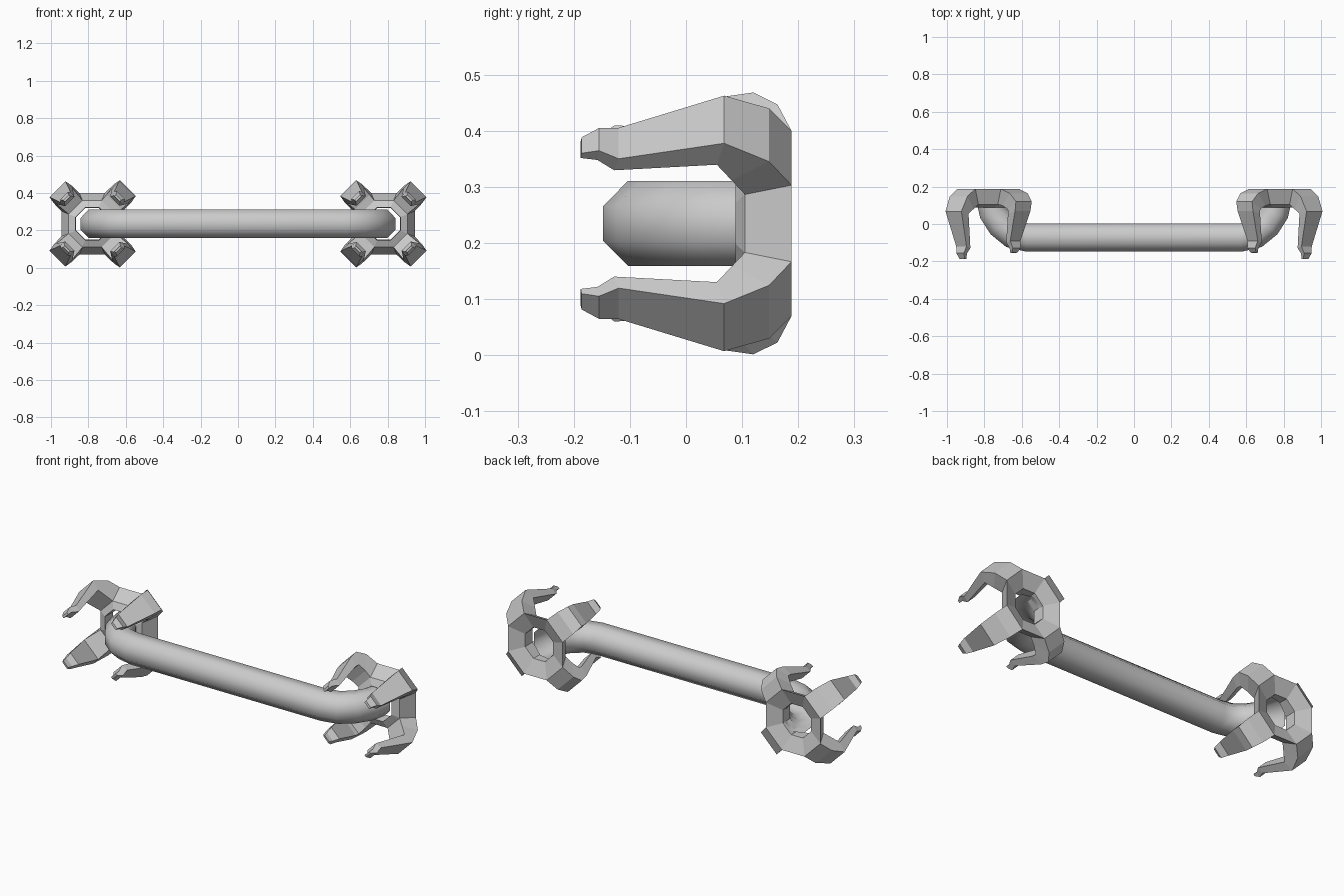
import bpy, bmesh
from math import pi, cos, sin, atan2
from mathutils import Vector

cube = bpy.data.objects.get("Cube")
if cube:
    bpy.data.objects.remove(cube)

metal = bpy.data.materials.new("light_grey_metal")
metal.use_nodes = True
GREY = (0.6, 0.6, 0.6, 1)
metal.diffuse_color = GREY
metal.node_tree.nodes["Principled BSDF"].inputs["Base Color"].default_value = GREY

CLAMP_X, MID_Z = 0.78, 0.235
APOTHEM = 1 / cos(pi / 8)


def loft(name, loops, closed_path=False, caps=False, smooth=False):
    """Skin a list of equal-sized vertex loops."""
    bm = bmesh.new()
    rings = [[bm.verts.new(p) for p in loop] for loop in loops]
    pairs = list(zip(rings, rings[1:]))
    if closed_path:
        pairs.append((rings[-1], rings[0]))
    for a, b in pairs:
        n = len(a)
        for i in range(n):
            j = (i + 1) % n
            bm.faces.new((a[i], a[j], b[j], b[i]))
    if caps:
        bm.faces.new(rings[0])
        bm.faces.new(rings[-1])
    bmesh.ops.recalc_face_normals(bm, faces=bm.faces)
    for f in bm.faces:
        f.smooth = smooth
    mesh = bpy.data.meshes.new(name)
    bm.to_mesh(mesh)
    bm.free()
    mesh.materials.append(metal)
    obj = bpy.data.objects.new(name, mesh)
    bpy.context.collection.objects.link(obj)
    return obj


def octagon(centre, side, up, radius):
    """Octagon with flat sides along the two given axes."""
    return [centre + (side * cos(a) + up * sin(a)) * radius * APOTHEM
            for a in [pi / 8 + k * pi / 4 for k in range(8)]]


# Grip: octagonal tube, bent back at both ends
half = [(0.57, -0.0725), (0.65, -0.055), (0.71, -0.005), (0.752, 0.06), (0.768, 0.13)]
path = [Vector((-x, y, MID_Z)) for x, y in reversed(half)]
path += [Vector((x, y, MID_Z)) for x, y in half]
up = Vector((0, 0, 1))
loops = []
for i, p in enumerate(path):
    before, after = path[max(i - 1, 0)], path[min(i + 1, len(path) - 1)]
    d_in, d_out = (p - before).normalized(), (after - p).normalized()
    tangent = (d_in + d_out).normalized()
    loops.append(octagon(p, tangent.cross(up), up, 0.0755))
loft("grip_tube", loops, smooth=True)

# Collar profile: radius, depth
COLLAR = [(0.165, 0.188), (0.125, 0.105), (0.088, 0.088), (0.085, 0.155)]

# Claw sections: outer (radius, depth, width), inner (radius, depth, width)
OUTER_CLAW = [
    ((0.165, 0.188, 0.137), (0.125, 0.105, 0.104)),
    ((0.223, 0.148, 0.134), (0.165, 0.081, 0.112)),
    ((0.262, 0.068, 0.12), (0.208, 0.055, 0.12)),
    ((0.202, -0.12, 0.078), (0.169, -0.128, 0.07)),
    ((0.212, -0.155, 0.057), (0.185, -0.158, 0.05)),
    ((0.197, -0.186, 0.04), (0.185, -0.188, 0.04)),
]
INNER_CLAW = [
    ((0.165, 0.188, 0.137), (0.125, 0.105, 0.104)),
    ((0.233, 0.163, 0.134), (0.165, 0.098, 0.112)),
    ((0.27, 0.12, 0.12), (0.208, 0.08, 0.12)),
    ((0.262, 0.07, 0.116), (0.208, 0.055, 0.116)),
    ((0.206, -0.09, 0.078), (0.172, -0.098, 0.07)),
    ((0.217, -0.128, 0.06), (0.188, -0.131, 0.05)),
    ((0.2, -0.153, 0.04), (0.188, -0.155, 0.04)),
]


def claw(name, sections, cx, dx, dz):
    out = Vector((dx, 0, dz)).normalized()
    across = Vector((-out.z, 0, out.x))
    centre = Vector((cx, 0, MID_Z))
    loops = []
    for (ro, yo, wo), (ri, yi, wi) in sections:
        corners = [(ro, yo, wo / 2), (ro, yo, -wo / 2), (ri, yi, -wi / 2), (ri, yi, wi / 2)]
        loops.append([centre + out * r + across * w + Vector((0, y, 0)) for r, y, w in corners])
    loft(name, loops, caps=True)


# Clamps at both ends
for sx, end in ((1, "left"), (-1, "right")):
    cx = sx * CLAMP_X
    loft(end + "_collar",
         [octagon(Vector((cx, y, MID_Z)), Vector((1, 0, 0)), up, r) for r, y in COLLAR],
         closed_path=True)
    for sz, level in ((1, "upper"), (-1, "lower")):
        claw(f"{end}_{level}_outer_claw", OUTER_CLAW, cx, sx, sz)
        claw(f"{end}_{level}_inner_claw", INNER_CLAW, cx, -sx, sz)
